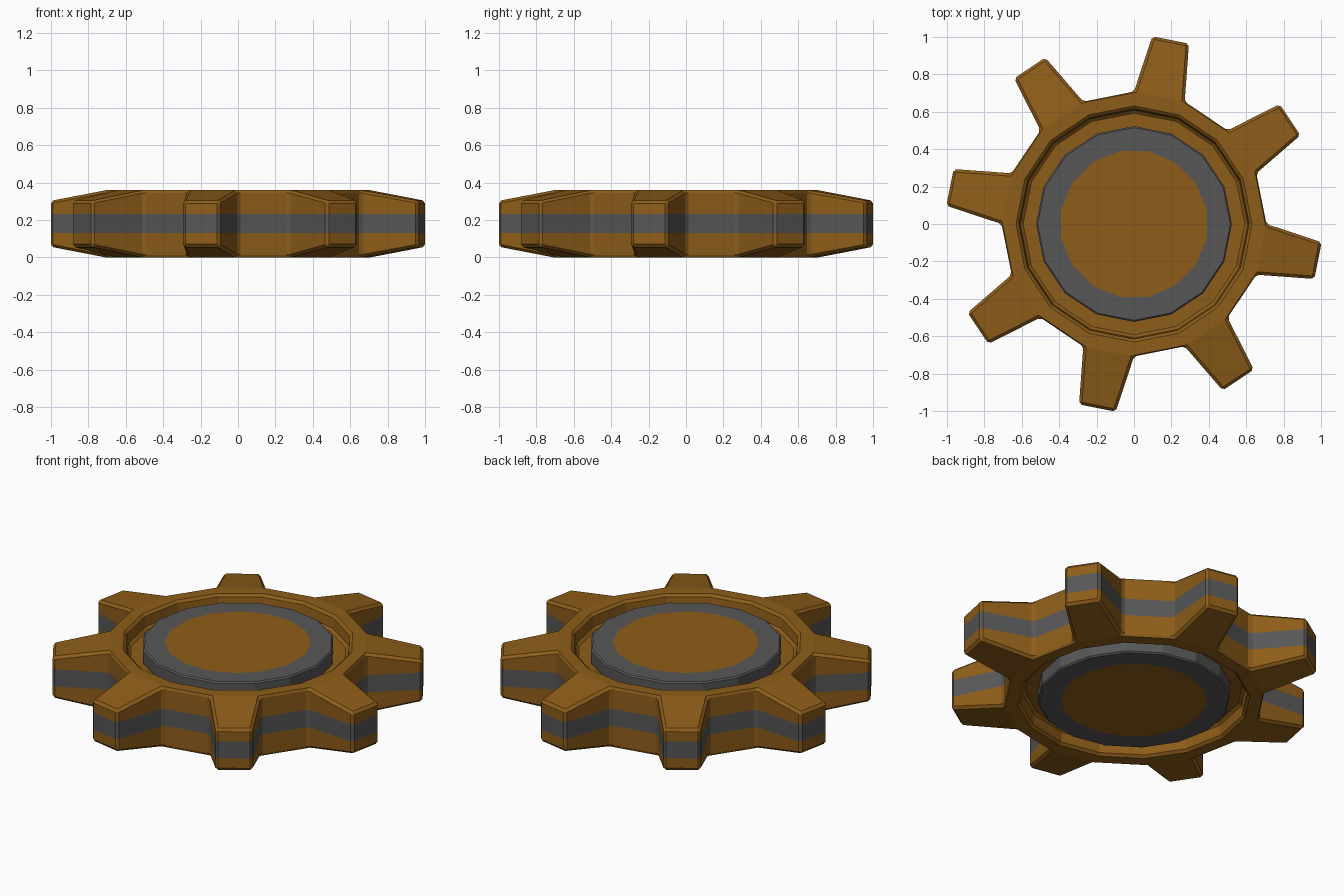
import bpy, bmesh
from math import cos, sin, pi

if "Cube" in bpy.data.objects:
    bpy.data.objects.remove(bpy.data.objects["Cube"])

N = 16                      # sides of the wheel; every other side carries a tooth
H, TIP_LOW, TIP_HIGH = 0.36, 0.057, 0.303


def material(name, color):
    m = bpy.data.materials.new(name)
    m.diffuse_color = (*color, 1)
    m.use_nodes = True
    m.node_tree.nodes["Principled BSDF"].inputs["Base Color"].default_value = m.diffuse_color
    return m


BRONZE = material("bronze", (0.27, 0.11, 0.01))
STEEL = material("dark_steel", (0.095, 0.095, 0.095))


def polar(r, i, z):
    a = 2 * pi * i / N
    return (r * cos(a), r * sin(a), z)


def ring(bm, r, z, shift=0.0):
    return [bm.verts.new(polar(r, i + shift, z)) for i in range(N)]


def bridge(bm, a, b, mat=0):
    n = len(a)
    for i in range(n):
        j = (i + 1) % n
        bm.faces.new((a[i], a[j], b[j], b[i])).material_index = mat


def finish(bm, name, mats, bevel):
    bmesh.ops.recalc_face_normals(bm, faces=bm.faces[:])
    me = bpy.data.meshes.new(name)
    bm.to_mesh(me)
    bm.free()
    for m in mats:
        me.materials.append(m)
    ob = bpy.data.objects.new(name, me)
    bpy.context.collection.objects.link(ob)
    mod = ob.modifiers.new("edge_chamfer", 'BEVEL')
    mod.width, mod.segments = bevel, 1
    mod.limit_method, mod.angle_limit = 'ANGLE', 0.6
    return ob


# Toothed rim with a recessed groove on both faces and a steel stripe outside
bm = bmesh.new()


def outline(z_base, z_tip):
    """Base corners plus two tip corners on every other side."""
    base = ring(bm, 0.708, z_base)
    loop, tips = [], {}
    for i in range(N):
        loop.append(base[i])
        if i % 2 == 1:
            a = 2 * pi * (i + 0.5) / N
            pair = [bm.verts.new((1.003 * cos(a) - w * sin(a),
                                  1.003 * sin(a) + w * cos(a), z_tip))
                    for w in (-0.1, 0.1)]
            tips[i] = pair
            loop += pair
    return base, tips, loop


levels = [outline(0, TIP_LOW), outline(0.13, 0.13),
          outline(0.232, 0.232), outline(H, TIP_HIGH)]
for k in range(3):
    bridge(bm, levels[k][2], levels[k + 1][2], 1 if k == 1 else 0)
for (base, tips, _), z, floor in ((levels[0], 0, 0.085), (levels[3], H, H - 0.085)):
    for i, (t0, t1) in tips.items():
        bm.faces.new((base[i], t0, t1, base[(i + 1) % N]))
    lip = ring(bm, 0.617, z)
    foot = ring(bm, 0.607, floor)
    bridge(bm, base, lip)
    bridge(bm, lip, foot)
    bm.faces.new(foot)
finish(bm, "toothed_rim", (BRONZE, STEEL), 0.014)

# Steel hub with a bronze centre on both faces
bm = bmesh.new()
hub_low, hub_high = ring(bm, 0.523, 0.003), ring(bm, 0.523, H - 0.003)
bridge(bm, hub_low, hub_high, 1)
for outer, z in ((hub_low, 0.003), (hub_high, H - 0.003)):
    inner = ring(bm, 0.397, z, 0.5)
    for i in range(N):
        j = (i + 1) % N
        bm.faces.new((outer[i], outer[j], inner[i])).material_index = 1
        bm.faces.new((outer[j], inner[j], inner[i])).material_index = 1
    bm.faces.new(inner)
finish(bm, "hub", (BRONZE, STEEL), 0.008)
